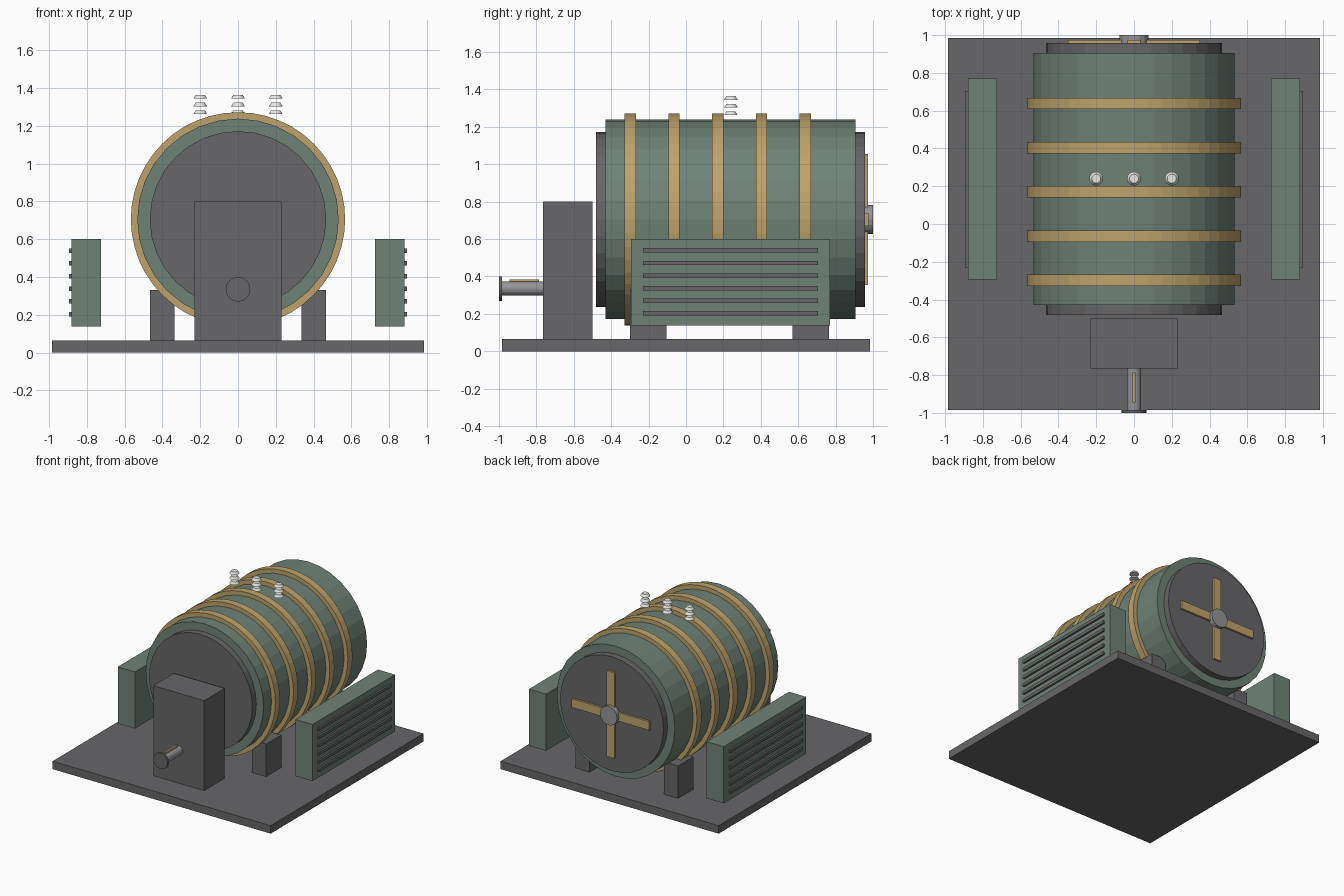
import bpy
import math
from mathutils import Matrix

cube = bpy.data.objects.get("Cube")
if cube:
    bpy.data.objects.remove(cube, do_unlink=True)


def material(name, color):
    m = bpy.data.materials.new(name)
    m.use_nodes = True
    rgba = (*color, 1)
    m.diffuse_color = rgba
    m.node_tree.nodes["Principled BSDF"].inputs["Base Color"].default_value = rgba
    return m


GREEN = material("grey green paint", (0.16, 0.225, 0.185))
DARK = material("dark grey iron", (0.135, 0.133, 0.138))
COPPER = material("golden copper", (0.52, 0.37, 0.15))
STEEL = material("light steel", (0.3, 0.3, 0.32))
CERAMIC = material("white ceramic", (0.82, 0.82, 0.8))


def finish(obj, name, mat):
    obj.name = obj.data.name = name
    obj.data.materials.append(mat)
    return obj


def box(name, x, y, z, mat):
    """Box from (min, max) pairs."""
    bpy.ops.mesh.primitive_cube_add(size=1)
    obj = bpy.context.object
    centre = [(a + b) / 2 for a, b in (x, y, z)]
    size = [b - a for a, b in (x, y, z)]
    obj.data.transform(Matrix.LocRotScale(centre, None, size))
    return finish(obj, name, mat)


def drum(name, radius, y0, y1, z, mat, sides=32):
    """Cylinder lying along y."""
    bpy.ops.mesh.primitive_cylinder_add(
        vertices=sides, radius=radius, depth=y1 - y0,
        location=(0, (y0 + y1) / 2, z), rotation=(math.pi / 2, 0, 0))
    return finish(bpy.context.object, name, mat)


AXIS = 0.705    # height of the main axis
SHAFT = 0.335   # height of the drive shaft

# Base plate
box("base_plate", (-0.985, 0.985), (-0.985, 0.985), (0, 0.065), DARK)

# Main housing with end caps and winding bands
drum("housing", 0.533, -0.43, 0.905, AXIS, GREEN)
drum("front_end_cap", 0.467, -0.482, -0.43, AXIS, DARK)
drum("back_end_cap", 0.467, 0.905, 0.958, AXIS, DARK)
for i in range(5):
    y = -0.298 + 0.234 * i
    drum(f"winding_band_{i + 1}", 0.567, y - 0.03, y + 0.03, AXIS, COPPER, 48)

# Gearbox and drive shaft
box("gearbox", (-0.23, 0.23), (-0.765, -0.5), (0.065, 0.8), DARK)
drum("drive_shaft", 0.038, -0.985, -0.765, SHAFT, STEEL, 24)
drum("shaft_flange", 0.065, -1, -0.985, SHAFT, DARK, 24)
box("shaft_key", (-0.008, 0.008), (-0.945, -0.785), (SHAFT + 0.03, SHAFT + 0.05), COPPER)

# Back cross and hub
box("cross_bar_horizontal", (-0.35, 0.35), (0.955, 0.975), (AXIS - 0.035, AXIS + 0.035), COPPER)
box("cross_bar_vertical", (-0.035, 0.035), (0.955, 0.974), (AXIS - 0.35, AXIS + 0.35), COPPER)
drum("back_hub", 0.077, 0.955, 1, AXIS, STEEL, 16)

# Feet and cooling panels on both sides
for side, s in (("left", 1), ("right", -1)):
    def across(a, b):
        return tuple(sorted((a * s, b * s)))

    for end, y in (("front", (-0.3, -0.105)), ("back", (0.57, 0.765))):
        box(f"{side}_{end}_foot", across(0.335, 0.465), y, (0.065, 0.33), DARK)
    box(f"{side}_cooling_panel", across(0.725, 0.88), (-0.295, 0.77), (0.137, 0.6), GREEN)
    for i in range(6):
        z = 0.204 + 0.067 * i
        box(f"{side}_slat_{i + 1}", across(0.875, 0.895), (-0.23, 0.705),
            (z - 0.012, z + 0.012), DARK)

# Insulator stacks on top
for name, x in (("right", -0.2), ("middle", 0), ("left", 0.2)):
    for i in range(3):
        bpy.ops.mesh.primitive_cone_add(
            vertices=16, radius1=0.037, radius2=0.024, depth=0.02,
            location=(x, 0.24, 1.272 + 0.041 * i))
        finish(bpy.context.object, f"{name}_insulator_disc_{i + 1}", CERAMIC)
